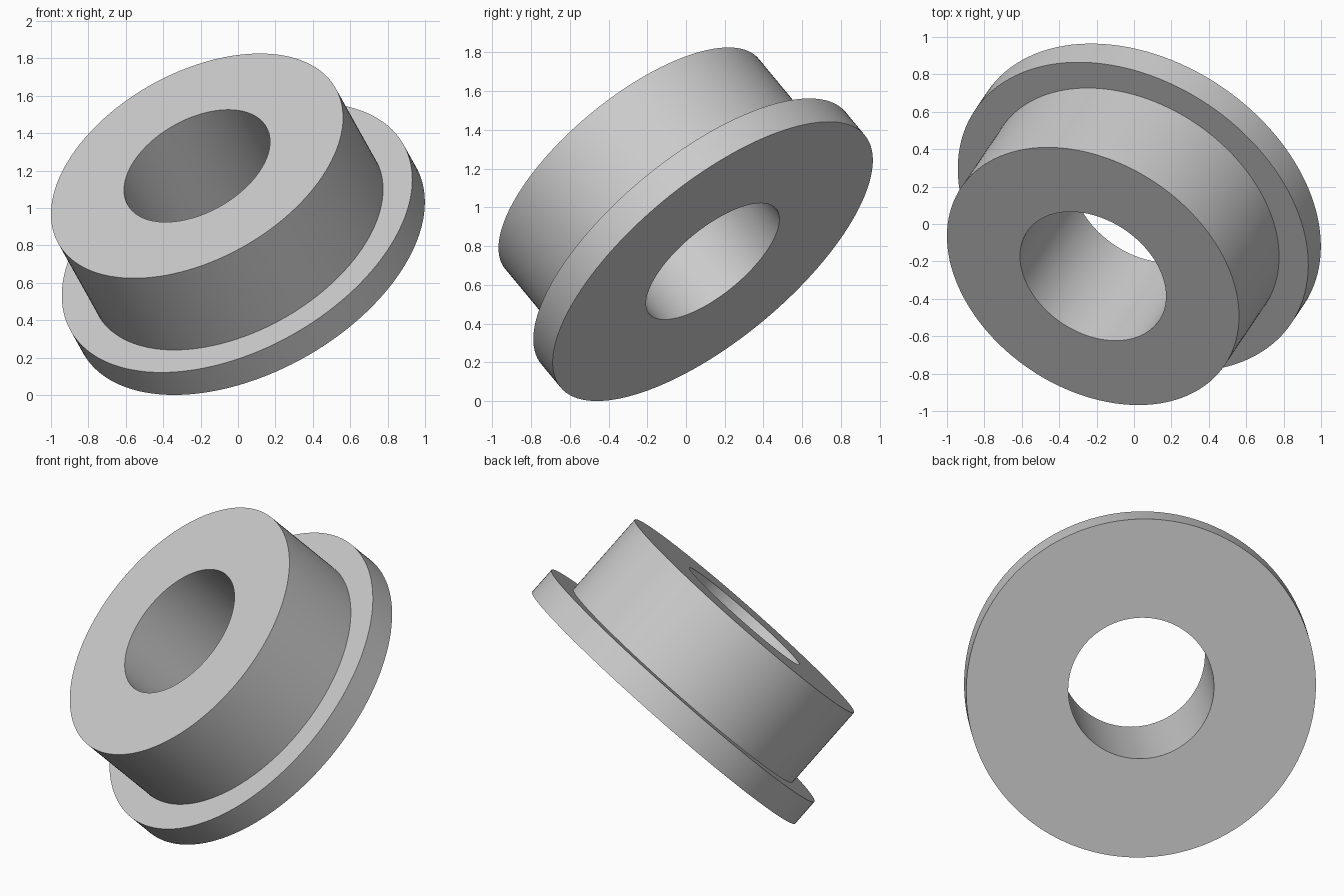
import bpy
import bmesh
import math
from mathutils import Matrix, Vector

cube = bpy.data.objects.get("Cube")
if cube:
    bpy.data.objects.remove(cube, do_unlink=True)

BORE, BARREL, FLANGE = 0.425, 0.85, 1.02      # radii
THICK, LENGTH = 0.17, 0.712                   # flange thickness, overall length
AXIS = Vector((-0.395, -0.586, 0.7075)).normalized()
BASE = Vector((0.062, 0.138, 0.721))          # centre of the flange's outer face

# Material
grey = bpy.data.materials.new("light grey")
grey.use_nodes = True
colour = (0.6, 0.6, 0.6, 1)
grey.diffuse_color = colour
grey.node_tree.nodes["Principled BSDF"].inputs["Base Color"].default_value = colour

# Closed half section of the bushing, revolved about its own axis
section = [(BORE, 0), (FLANGE, 0), (FLANGE, THICK),
           (BARREL, THICK), (BARREL, LENGTH), (BORE, LENGTH)]
bm = bmesh.new()
verts = [bm.verts.new((r, 0, h)) for r, h in section]
edges = [bm.edges.new((v, verts[(i + 1) % len(verts)])) for i, v in enumerate(verts)]
bmesh.ops.spin(bm, geom=verts + edges, cent=(0, 0, 0), axis=(0, 0, 1),
               angle=math.tau, steps=128, use_merge=True)
bmesh.ops.remove_doubles(bm, verts=bm.verts, dist=0.0001)
bmesh.ops.recalc_face_normals(bm, faces=bm.faces)

mesh = bpy.data.meshes.new("flanged_bushing")
bm.to_mesh(mesh)
bm.free()
mesh.materials.append(grey)
bushing = bpy.data.objects.new("flanged_bushing", mesh)
bpy.context.collection.objects.link(bushing)

# Tilt the axis towards the front, right and up
tilt = AXIS.to_track_quat("Z", "Y").to_matrix().to_4x4()
bushing.matrix_world = Matrix.Translation(BASE) @ tilt

bpy.context.view_layer.objects.active = bushing
bushing.select_set(True)
bpy.ops.object.shade_smooth_by_angle(angle=math.radians(30))
